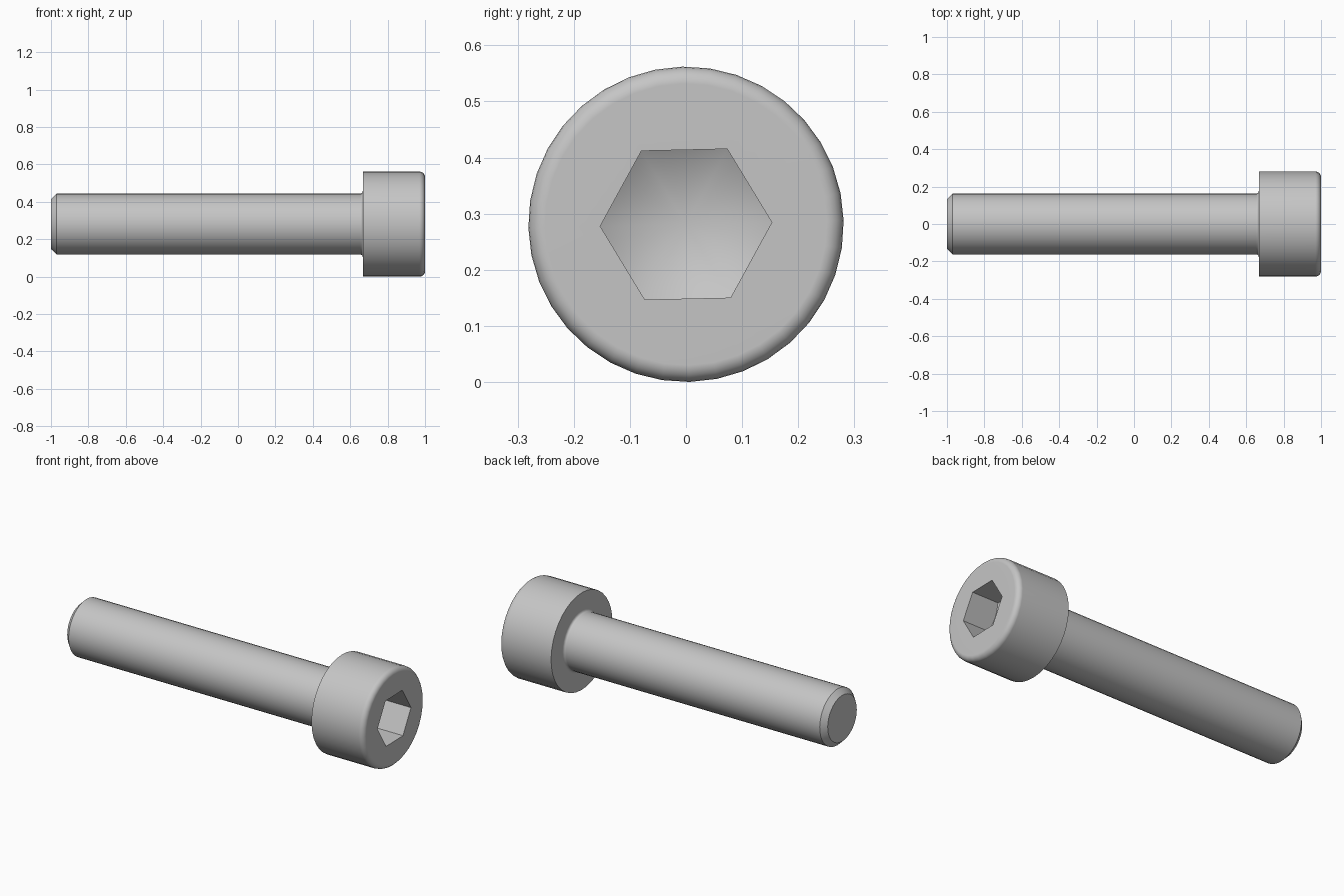
import bpy
import bmesh
from math import cos, sin, pi, radians, tan

SIDES = 36
HEAD_R, SHANK_R, HEX_R = 0.281, 0.163, 0.153
HEAD_BACK = 0.667
TWIST = radians(1.3)

cube = bpy.data.objects.get("Cube")
if cube:
    bpy.data.objects.remove(cube, do_unlink=True)

steel = bpy.data.materials.new("grey steel")
steel.use_nodes = True
grey = (0.56, 0.56, 0.56, 1)
steel.diffuse_color = grey
steel.node_tree.nodes["Principled BSDF"].inputs["Base Color"].default_value = grey


def circle(x, r):
    """Ring of (x, radius) pairs around the long axis."""
    return [(x, r)] * SIDES


def hexagon(x, slope=0.0):
    """Hexagonal ring; slope pushes it along a cone by radius."""
    ring = []
    for i in range(SIDES):
        a = (2 * pi * i / SIDES) % (pi / 3) - pi / 6
        r = HEX_R * cos(pi / 6) / cos(a)
        ring.append((x + slope * r, r))
    return ring


def arc(cx, cr, radius, start, end, steps):
    """Rings following a rounded corner of the profile."""
    angles = [radians(start + (end - start) * i / steps) for i in range(steps + 1)]
    return [circle(cx + radius * cos(a), cr + radius * sin(a)) for a in angles]


def skin(name, rings, first_tip=None, last_tip=None):
    """Join successive rings, closing an end where a tip position is given."""
    bm = bmesh.new()
    loops = []
    for ring in rings:
        loop = []
        for i, (x, r) in enumerate(ring):
            a = 2 * pi * i / SIDES + TWIST
            loop.append(bm.verts.new((x, r * cos(a), HEAD_R + r * sin(a))))
        loops.append(loop)
    for p, q in zip(loops, loops[1:]):
        for i in range(SIDES):
            j = (i + 1) % SIDES
            bm.faces.new((p[i], p[j], q[j], q[i]))
    if first_tip is not None:
        tip = bm.verts.new((first_tip, 0, HEAD_R))
        for i in range(SIDES):
            bm.faces.new((tip, loops[0][(i + 1) % SIDES], loops[0][i]))
    if last_tip is not None:
        tip = bm.verts.new((last_tip, 0, HEAD_R))
        for i in range(SIDES):
            bm.faces.new((loops[-1][i], loops[-1][(i + 1) % SIDES], tip))
    mesh = bpy.data.meshes.new(name)
    bm.to_mesh(mesh)
    bm.free()
    mesh.materials.append(steel)
    obj = bpy.data.objects.new(name, mesh)
    bpy.context.collection.objects.link(obj)
    bpy.ops.object.select_all(action="DESELECT")
    obj.select_set(True)
    bpy.context.view_layer.objects.active = obj
    bpy.ops.object.shade_smooth_by_angle(angle=radians(30))
    mod = obj.modifiers.new("even shading", "WEIGHTED_NORMAL")
    mod.keep_sharp = True
    return obj


# Shank: chamfered tip, plain barrel, small fillet under the head
CHAMFER, FILLET = 0.03, 0.013
shank = [circle(-1, SHANK_R - CHAMFER), circle(-1 + CHAMFER, SHANK_R)]
shank += arc(HEAD_BACK - FILLET, SHANK_R + FILLET, FILLET, -90, 0, 4)
skin("shank", shank, first_tip=-1)

# Head: flat underside, rounded rim, hexagonal socket with a conical floor
ROUND, DEPTH = 0.03, 0.167
slope = tan(radians(30))
apex = 1 - DEPTH - slope * HEX_R
head = [circle(HEAD_BACK, SHANK_R + FILLET), circle(HEAD_BACK, HEAD_R)]
head += arc(1 - ROUND, HEAD_R - ROUND, ROUND, 90, 0, 5)
head += [hexagon(1), hexagon(apex, slope)]
skin("socket_head", head, last_tip=apex)
